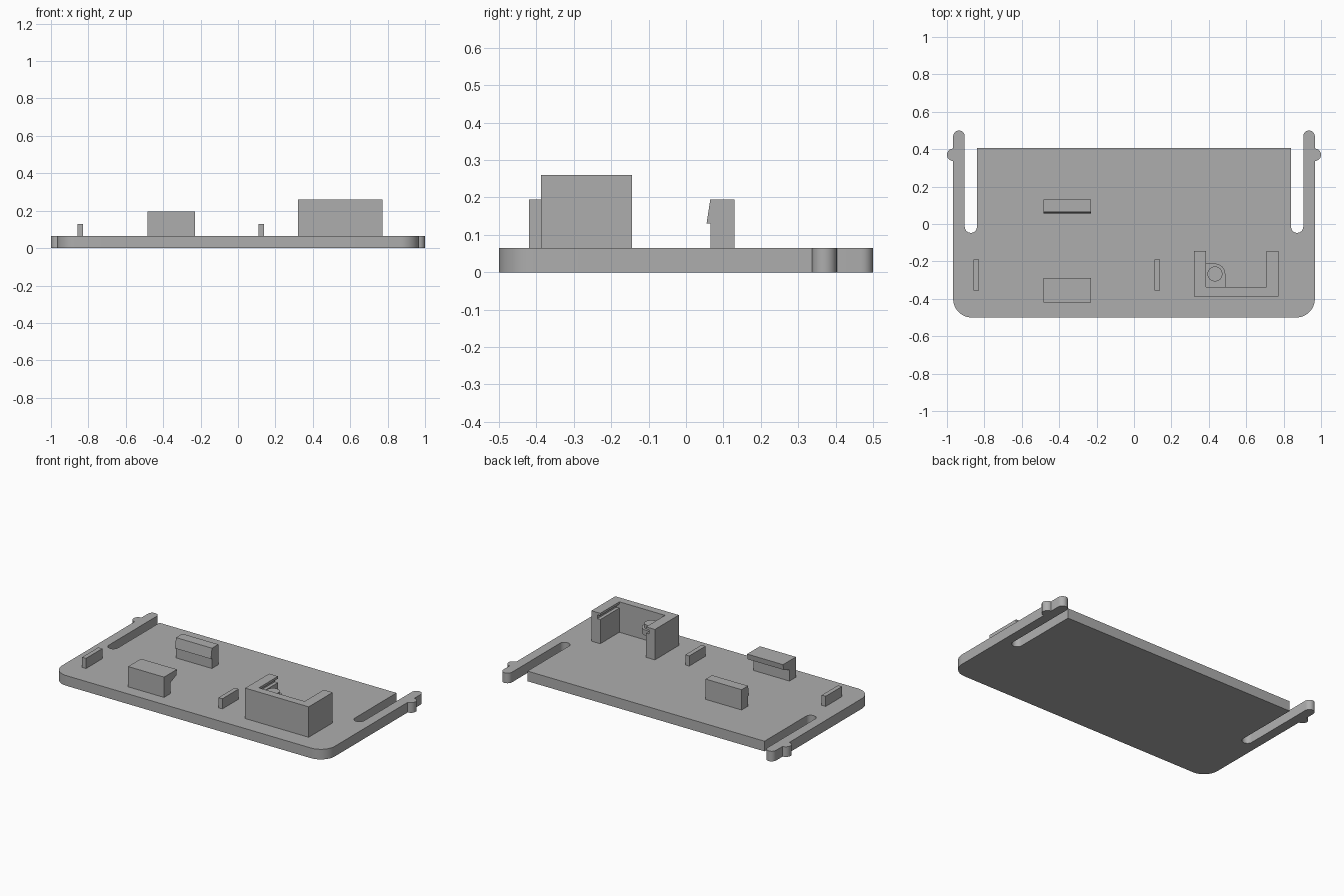
import bpy
import bmesh
from math import cos, sin, radians
from mathutils import Vector

if "Cube" in bpy.data.objects:
    bpy.data.objects.remove(bpy.data.objects["Cube"], do_unlink=True)

grey = bpy.data.materials.new("plain grey")
grey.use_nodes = True
COLOUR = (0.42, 0.42, 0.42, 1)
grey.diffuse_color = COLOUR
grey.node_tree.nodes["Principled BSDF"].inputs["Base Color"].default_value = COLOUR

TOP = 0.065   # upper face of the base plate
SINK = 0.055  # parts start slightly inside the plate


def prism(name, points, direction, smooth=False):
    """Extrude a closed 3D polygon along a direction."""
    bm = bmesh.new()
    face = bm.faces.new([bm.verts.new(p) for p in points])
    ext = bmesh.ops.extrude_face_region(bm, geom=[face])
    moved = [v for v in ext["geom"] if isinstance(v, bmesh.types.BMVert)]
    bmesh.ops.translate(bm, verts=moved, vec=Vector(direction))
    bmesh.ops.recalc_face_normals(bm, faces=bm.faces[:])
    mesh = bpy.data.meshes.new(name)
    bm.to_mesh(mesh)
    bm.free()
    mesh.materials.append(grey)
    obj = bpy.data.objects.new(name, mesh)
    bpy.context.collection.objects.link(obj)
    if smooth:
        bpy.ops.object.select_all(action='DESELECT')
        obj.select_set(True)
        bpy.context.view_layer.objects.active = obj
        bpy.ops.object.shade_smooth_by_angle(angle=radians(30))
    return obj


def flat(name, outline, z0, z1, smooth=False):
    return prism(name, [(x, y, z0) for x, y in outline], (0, 0, z1 - z0), smooth)


def block(name, x0, x1, y0, y1, z1, z0=SINK):
    return flat(name, [(x0, y0), (x1, y0), (x1, y1), (x0, y1)], z0, z1)


def side_profile(name, profile, x0, x1):
    return prism(name, [(x0, y, z) for y, z in profile], (x1 - x0, 0, 0))


def arc(cx, cy, r, start, end, steps=12):
    angles = [radians(start + (end - start) * i / steps) for i in range(steps + 1)]
    return [(cx + r * cos(a), cy + r * sin(a)) for a in angles]


# Base plate with flexible side arms, latch bumps and rounded slots
half = arc(0.867, -0.4, 0.1, -90, 0)
half += arc(0.967, 0.37, 0.033, -90, 90)
half += arc(0.936, 0.469, 0.031, 0, 180)
half += arc(0.8725, -0.015, 0.0325, 0, -180)
half += [(0.84, 0.405)]
flat("base_plate", half + [(-x, y) for x, y in reversed(half)], 0, TOP, True)

# Small locating ribs
for name, x in (("right_rib", -0.857), ("left_rib", 0.11)):
    block(name, x, x + 0.028, -0.355, -0.19, 0.13)

# Pair of facing clips
side_profile("back_clip", [(0.13, SINK), (0.13, 0.195), (0.065, 0.195),
                           (0.055, 0.13), (0.065, 0.13), (0.065, SINK)], -0.485, -0.23)
side_profile("front_clip", [(-0.42, SINK), (-0.42, 0.195), (-0.29, 0.195),
                            (-0.295, 0.16), (-0.355, 0.135), (-0.355, SINK)], -0.485, -0.23)

# Three-sided holder; the side walls have a groove on the inside
H = 0.26
block("holder_front_wall", 0.322, 0.772, -0.387, -0.338, H)
for name, outer, s in (("holder_right_wall", 0.322, 1), ("holder_left_wall", 0.772, -1)):
    inner, groove = outer + s * 0.063, outer + s * 0.042
    section = [(outer, SINK), (outer, H), (inner, H), (inner, 0.245),
               (groove, 0.245), (groove, 0.22), (inner, 0.22), (inner, SINK)]
    prism(name, [(x, -0.338, z) for x, z in section], (0, 0.193, 0))

# Rounded tab with a peg inside the holder
tab = [(0.375, -0.345), (0.488, -0.345)] + arc(0.433, -0.267, 0.055, 0, 90) + [(0.375, -0.212)]
flat("holder_tab", tab, 0.165, 0.2, True)
flat("holder_peg", arc(0.433, -0.267, 0.04, 0, 345, 23), 0.19, 0.225, True)
